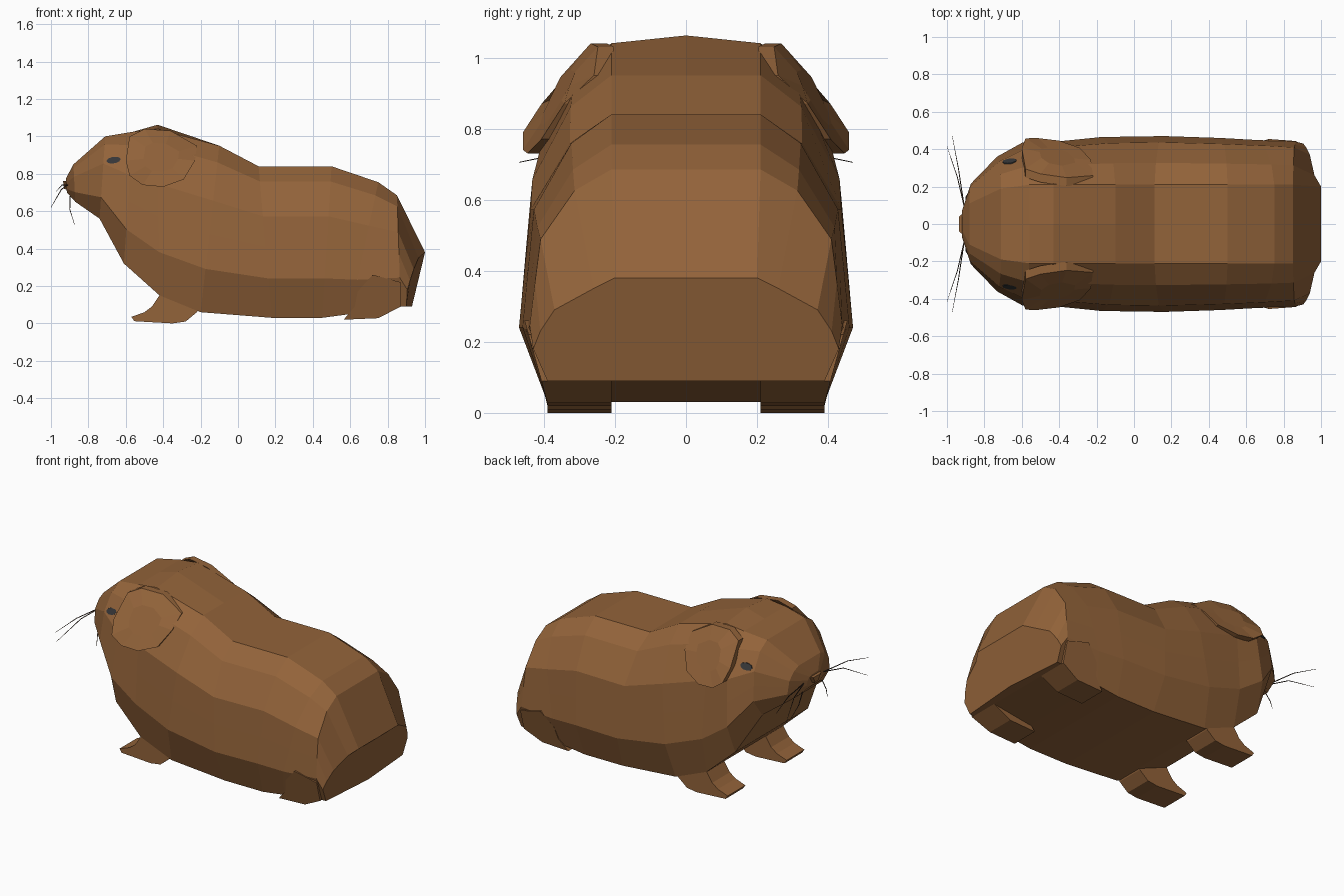
import bpy, bmesh, math
from mathutils import Vector
from mathutils.bvhtree import BVHTree

if "Cube" in bpy.data.objects:
    bpy.data.objects.remove(bpy.data.objects["Cube"])


def material(name, rgb):
    m = bpy.data.materials.new(name)
    m.diffuse_color = (*rgb, 1)
    m.use_nodes = True
    m.node_tree.nodes["Principled BSDF"].inputs["Base Color"].default_value = m.diffuse_color
    return m


FUR = material("brown fur", (0.29, 0.125, 0.042))
DARK = material("dark grey eye", (0.035, 0.036, 0.038))
WHISKER = material("dark whisker", (0.05, 0.03, 0.02))


def finish(bm, name, mat):
    bmesh.ops.recalc_face_normals(bm, faces=bm.faces)
    me = bpy.data.meshes.new(name)
    bm.to_mesh(me)
    bm.free()
    me.materials.append(mat)
    ob = bpy.data.objects.new(name, me)
    bpy.context.collection.objects.link(ob)
    return ob


def loft(rings, name, mat):
    """Skin closed rings of equal length and cap both ends."""
    bm = bmesh.new()
    vs = [[bm.verts.new(p) for p in r] for r in rings]
    n = len(vs[0])
    for a, b in zip(vs, vs[1:]):
        for i in range(n):
            j = (i + 1) % n
            bm.faces.new((a[i], a[j], b[j], b[i]))
    bm.faces.new(vs[0])
    bm.faces.new(vs[-1])
    return finish(bm, name, mat)


# Body and head: tilted rings from muzzle to rump
# x top, z top, x bottom, z bottom, half widths: top, side, bottom
STATIONS = [
    (-.92, .775, -.915, .70, .03, .08, .05),
    (-.88, .85, -.87, .65, .11, .215, .15),
    (-.71, 1.0, -.74, .56, .19, .36, .28),
    (-.56, 1.025, -.61, .32, .21, .435, .37),
    (-.43, 1.04, -.42, .15, .21, .44, .39),
    (-.10, .95, -.20, .06, .21, .465, .39),
    (.11, .84, .18, .03, .21, .47, .39),
    (.50, .84, .45, .03, .21, .46, .39),
    (.75, .755, .60, .05, .21, .45, .39),
    (.85, .685, .87, .09, .21, .44, .39),
]
# Rounded outline of the rump behind the last ring
RUMP = [(1.0, .20, .38), (.965, .26, .35), (.94, .37, .29),
        (.92, .41, .23), (.905, .43, .18), (.90, .39, .09)]


def closed(top, pts, bottom):
    return [top] + pts + [bottom] + [(x, -y, z) for x, y, z in reversed(pts)]


def body_ring(s):
    xt, zt, xb, zb, wt, w, wb = s
    half = [(0, wt), (.1, wt + .45 * (w - wt)), (.33, .93 * w),
            (.53, .965 * w), (.74, w), (1, wb)]
    pts = [(xt + (xb - xt) * t, y, zt + (zb - zt) * t) for t, y in half]
    crown = zt + (.022 if xt == -.43 else 0)
    return closed((xt, 0, crown), pts, (xb, 0, zb))


rings = [body_ring(s) for s in STATIONS]
rings.append(closed((1.0, 0, .38), RUMP, (.93, 0, .09)))
body = loft(rings, "body", FUR)
probe = bmesh.new()
probe.from_mesh(body.data)
bvh = BVHTree.FromBMesh(probe)


def skin_y(x, z):
    """Half width of the body surface at x, z."""
    hit = bvh.ray_cast(Vector((x, 2, z)), Vector((0, -1, 0)))[0]
    return max(hit.y, .22) if hit else .25


FRONT_PAW = [(-.44, .20), (-.42, .15), (-.46, .09), (-.50, .06), (-.57, .035),
             (-.555, .012), (-.35, 0), (-.28, .01), (-.22, .06), (-.15, .20)]
HIND_PAW = [(.72, .26), (.64, .17), (.625, .09), (.565, .02), (.75, .028),
            (.87, .09), (.87, .22)]
EAR = [(-.50, 1.04), (-.58, 1.0), (-.60, .87), (-.58, .79), (-.51, .74),
       (-.40, .73), (-.29, .77), (-.23, .87), (-.22, .95), (-.36, 1.03)]
WHISKERS = [
    [(-.91, .10, .74), (-.945, .25, .715), (-1.0, .415, .62)],
    [(-.91, .10, .74), (-.94, .30, .74), (-.972, .47, .705)],
    [(-.90, .10, .68), (-.90, .14, .61), (-.875, .19, .53)],
]


def ear_y(x, z):
    """Ear lies on the head, lifting towards its front lower tip."""
    forward = min(1, max(0, (-.22 - x) / .33))
    return skin_y(x, z) + .008 + .047 * forward


for s, side in ((-1, "left"), (1, "right")):
    # Front leg
    loft([[(x, s * .21, z) for x, z in FRONT_PAW],
          [(x, s * .39, z) for x, z in FRONT_PAW]], side + "_front_leg", FUR)

    # Hind leg with thigh bulging outwards above the paw
    loft([[(x, s * .21, z) for x, z in HIND_PAW],
          [(x, s * (.39 + .28 * max(0, z - .03)), z) for x, z in HIND_PAW]],
         side + "_hind_leg", FUR)

    # Drooping ear flap
    inner = [(x, s * (ear_y(x, z) - .045), z) for x, z in EAR]
    outer = [(x, s * ear_y(x, z), z) for x, z in EAR]
    middle = []
    for x, z in EAR:
        mx, mz = -.41 + (x + .41) * .5, .89 + (z - .89) * .5
        middle.append((mx, s * (ear_y(mx, mz) - .01), mz))
    loft([inner, outer, middle], side + "_ear", FUR)

    # Eye plate laid on the head surface
    bm = bmesh.new()
    ring = []
    for i in range(10):
        a = math.tau * i / 10
        ring.append((-.665 + .038 * math.cos(a),
                     .873 + .018 * math.sin(a) + .005 * math.cos(a)))
    top = [bm.verts.new((x, s * (skin_y(x, z) + .005), z)) for x, z in ring]
    low = [bm.verts.new((x, s * (skin_y(x, z) - .002), z)) for x, z in ring]
    bm.faces.new(top)
    for i in range(10):
        j = (i + 1) % 10
        bm.faces.new((top[i], top[j], low[j], low[i]))
    finish(bm, side + "_eye", DARK)

    # Whiskers as thin three-sided tapering hairs
    for n, path in enumerate(WHISKERS):
        hair = []
        for k, (x, y, z) in enumerate(path):
            r = (.004, .003, .0012)[k]
            circle = [(r * math.cos(a), r * math.sin(a))
                      for a in (0, math.tau / 3, 2 * math.tau / 3)]
            hair.append([(x + u, s * y, z + v) if n < 2 else (x + u, s * y + v, z)
                         for u, v in circle])
        loft(hair, f"{side}_whisker_{n + 1}", WHISKER)

# Small nose wedge
loft([[(-.90, -.07, .765), (-.90, .07, .765), (-.90, .03, .71), (-.90, -.03, .71)],
      [(-.935, -.04, .76), (-.935, .04, .76), (-.93, .015, .72), (-.93, -.015, .72)]],
     "nose", FUR)
probe.free()
